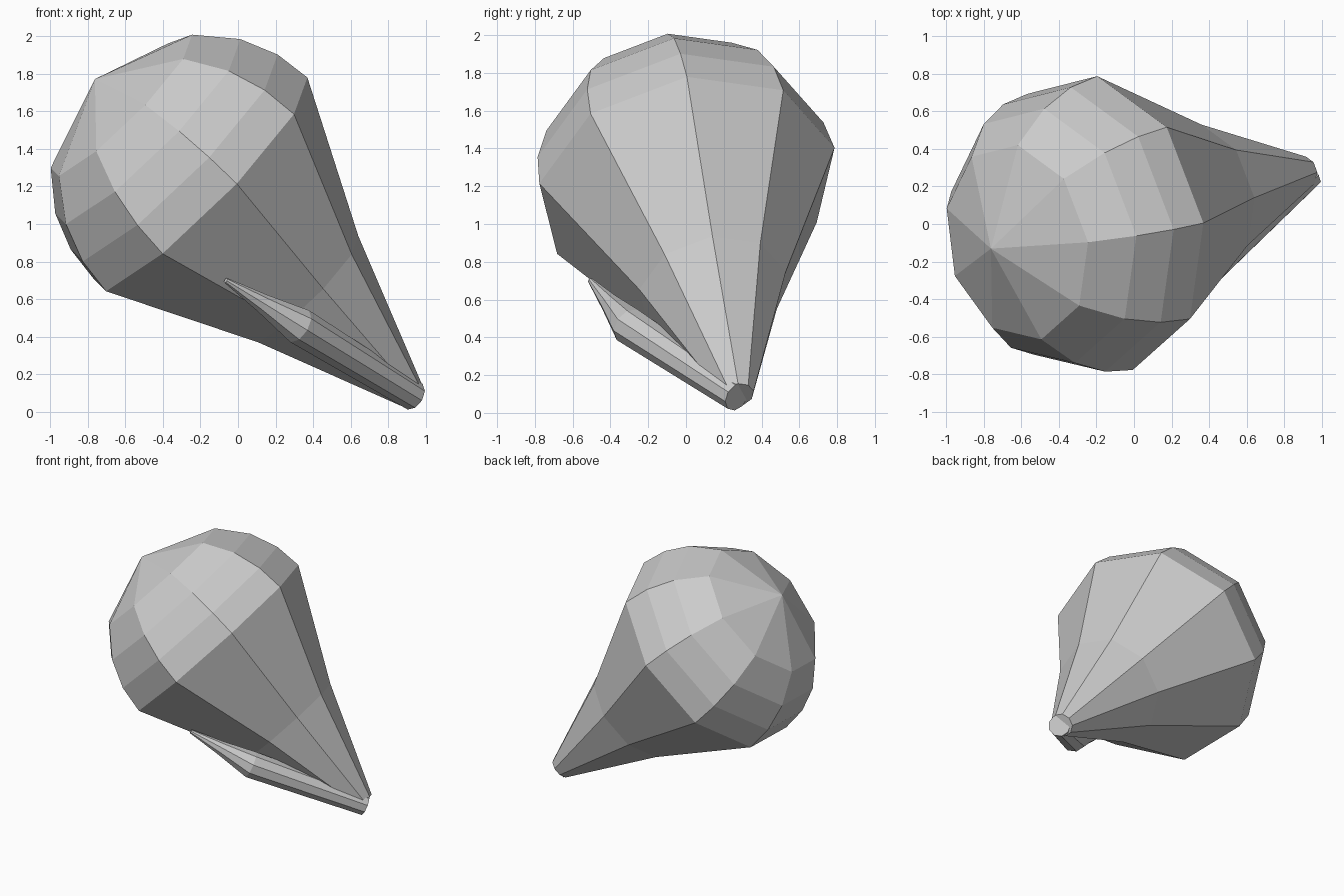
import bpy, bmesh, math
from mathutils import Vector

if "Cube" in bpy.data.objects:
    bpy.data.objects.remove(bpy.data.objects["Cube"])

SIDES = 9

def loft(name, stations, up):
    """Skin 9-sided rings given as (centre, radius, direction); radius 0 is a pole."""
    bm = bmesh.new()
    rings = []
    for centre, radius, direction in stations:
        d = direction.normalized()
        u = (up - d * up.dot(d)).normalized()
        w = d.cross(u)
        if radius == 0:
            rings.append([bm.verts.new(centre)])
            continue
        angles = [2 * math.pi * i / SIDES for i in range(SIDES)]
        rings.append([bm.verts.new(centre + radius * (u * math.cos(a) + w * math.sin(a)))
                      for a in angles])
    for a, b in zip(rings, rings[1:]):
        for i in range(SIDES):
            j = (i + 1) % SIDES
            if len(a) == 1:
                bm.faces.new((a[0], b[i], b[j]))
            else:
                bm.faces.new((a[i], a[j], b[j], b[i]))
    for end in (rings[0], rings[-1]):
        if len(end) > 2:
            bm.faces.new(end)
    bmesh.ops.recalc_face_normals(bm, faces=bm.faces)
    mesh = bpy.data.meshes.new(name)
    bm.to_mesh(mesh)
    bm.free()
    obj = bpy.data.objects.new(name, mesh)
    bpy.context.collection.objects.link(obj)
    return obj

# Bulb: domed cap with evenly spaced rings, then a slightly concave cone
R = 0.805
centre = Vector((-0.20, 0.005, 1.21))
axis = Vector((0.697, 0.169, -0.697)).normalized()
up = Vector((1, 0, 1))
profile = [(-R * h, R * math.sqrt(1 - h * h)) for h in (1, 0.75, 0.5, 0.25, 0)]
profile += [(0.80, 0.40), (1.60, 0.085)]
loft("bulb_body", [(centre + axis * t, r, axis) for t, r in profile], up)

# Side shoot: thin spike lying along the underside of the cone
tip = Vector((-0.065, -0.505, 0.70))
bulge = Vector((0.32, -0.30, 0.46))
base = Vector((0.935, 0.27, 0.085))
loft("side_shoot", [(tip, 0.015, bulge - tip),
                    (tip.lerp(bulge, 0.5), 0.052, bulge - tip),
                    (bulge, 0.10, base - tip),
                    (base, 0.08, base - bulge)], up)
